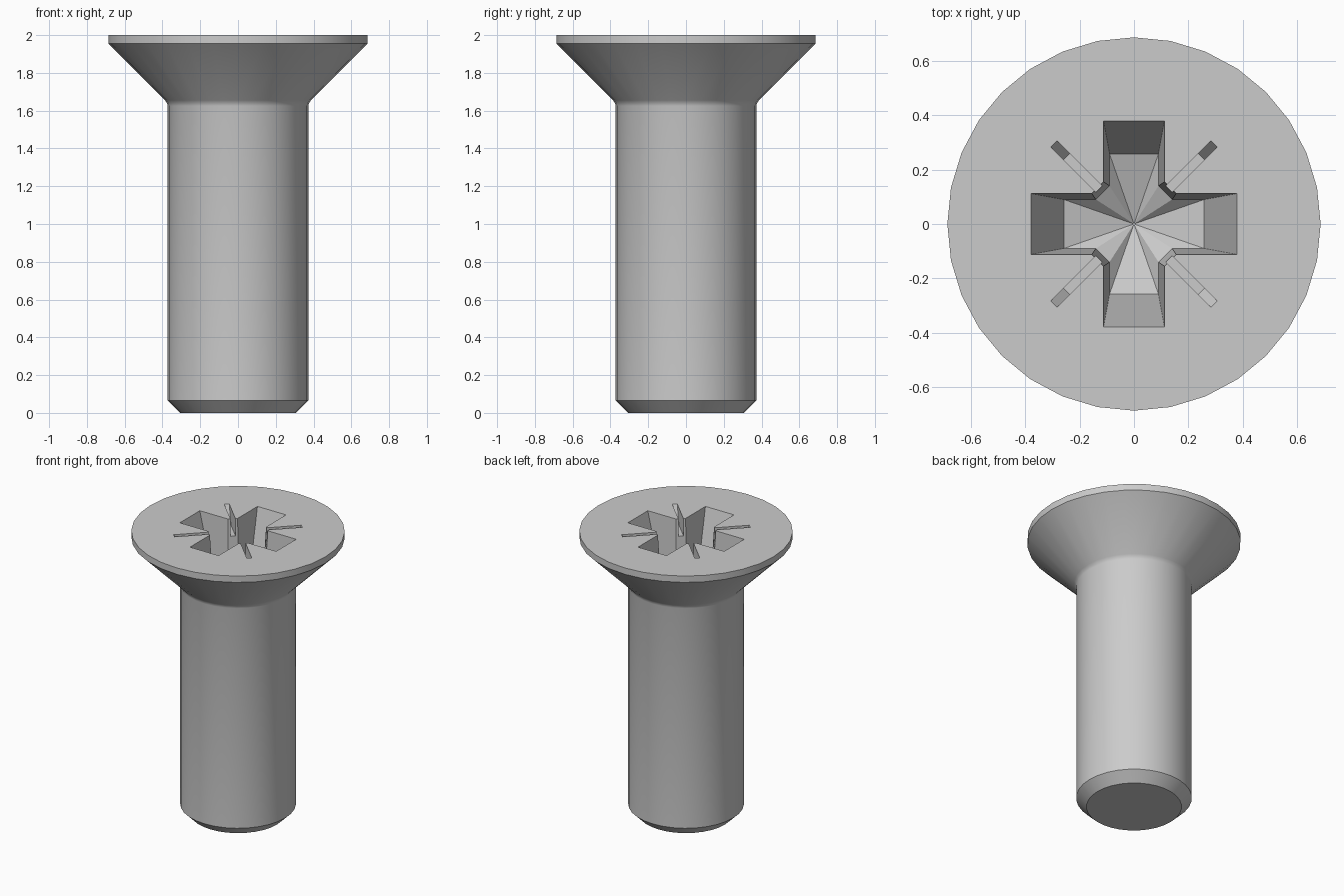
import bpy, bmesh, math
from mathutils import Matrix, Vector

old = bpy.data.objects.get("Cube")
if old:
    bpy.data.objects.remove(old, do_unlink=True)

SEGMENTS = 32
TOP = 2.0

steel = bpy.data.materials.new("plain grey steel")
steel.use_nodes = True
GREY = (0.6, 0.6, 0.6, 1)
steel.diffuse_color = GREY
steel.node_tree.nodes["Principled BSDF"].inputs["Base Color"].default_value = GREY


def make_object(name, bm):
    bmesh.ops.recalc_face_normals(bm, faces=bm.faces[:])
    mesh = bpy.data.meshes.new(name)
    bm.to_mesh(mesh)
    bm.free()
    mesh.materials.append(steel)
    obj = bpy.data.objects.new(name, mesh)
    bpy.context.collection.objects.link(obj)
    return obj


def bridge(bm, a, b):
    n = len(a)
    for i in range(n):
        j = (i + 1) % n
        bm.faces.new((a[i], a[j], b[j], b[i]))


def lathe(name, profile):
    bm = bmesh.new()
    rings = []
    for r, z in profile:
        angles = [math.tau * i / SEGMENTS for i in range(SEGMENTS)]
        rings.append([bm.verts.new((r * math.cos(a), r * math.sin(a), z)) for a in angles])
    for low, high in zip(rings, rings[1:]):
        bridge(bm, low, high)
    bm.faces.new(rings[0])
    bm.faces.new(rings[-1])
    return make_object(name, bm)


def cross_ring(bm, width, reach, corner, z):
    # One arm and its bevelled inner corner, turned four times
    quarter = [(reach, -width), (reach, width), (corner, width), (width, corner)]
    return [bm.verts.new(Matrix.Rotation(k * math.pi / 2, 3, "Z") @ Vector((x, y, z)))
            for k in range(4) for x, y in quarter]


def cross_cutter():
    bm = bmesh.new()
    mouth, floor, depth, rise = (0.112, 0.378, 0.155), (0.09, 0.258, 0.14), 0.44, 0.1
    above = [m + (m - f) * rise / depth for m, f in zip(mouth, floor)]
    upper = cross_ring(bm, *above, TOP + rise)
    lower = cross_ring(bm, *floor, TOP - depth)
    bridge(bm, lower, upper)
    bm.faces.new(upper)
    tip = bm.verts.new((0, 0, TOP - depth - 0.09))
    for i, v in enumerate(lower):
        bm.faces.new((v, lower[(i + 1) % len(lower)], tip))
    return make_object("cross_cutter", bm)


def slit_cutter(k):
    bm = bmesh.new()
    side = [(0.1, 1.88), (0.35, 1.88), (0.4505, 2.06), (0.1, 2.06)]
    turn = Matrix.Rotation(math.pi / 4 + k * math.pi / 2, 3, "Z")
    a, b = [[bm.verts.new(turn @ Vector((r, w, z))) for r, z in side] for w in (-0.016, 0.016)]
    bridge(bm, a, b)
    bm.faces.new(a)
    bm.faces.new(b)
    return make_object("slit_cutter", bm)


# Bolt body: chamfered tip, shank, small fillet, countersunk head and rim
bolt = lathe("countersunk_bolt", [
    (0.306, 0), (0.372, 0.065), (0.372, 1.625), (0.376, 1.64),
    (0.386, 1.655), (0.686, 1.955), (0.686, TOP)])

# Cross recess and four diagonal slits in the head
bpy.context.view_layer.objects.active = bolt
for cutter in [cross_cutter()] + [slit_cutter(k) for k in range(4)]:
    cutter.hide_render = True
    mod = bolt.modifiers.new("recess", "BOOLEAN")
    mod.operation = "DIFFERENCE"
    mod.solver = "EXACT"
    mod.object = cutter
    bpy.ops.object.modifier_apply(modifier=mod.name)
    bpy.data.objects.remove(cutter, do_unlink=True)

# Smooth round surfaces, crisp edges
for obj in bpy.context.selected_objects:
    obj.select_set(False)
bolt.select_set(True)
bpy.ops.object.shade_smooth_by_angle(angle=math.radians(30))
